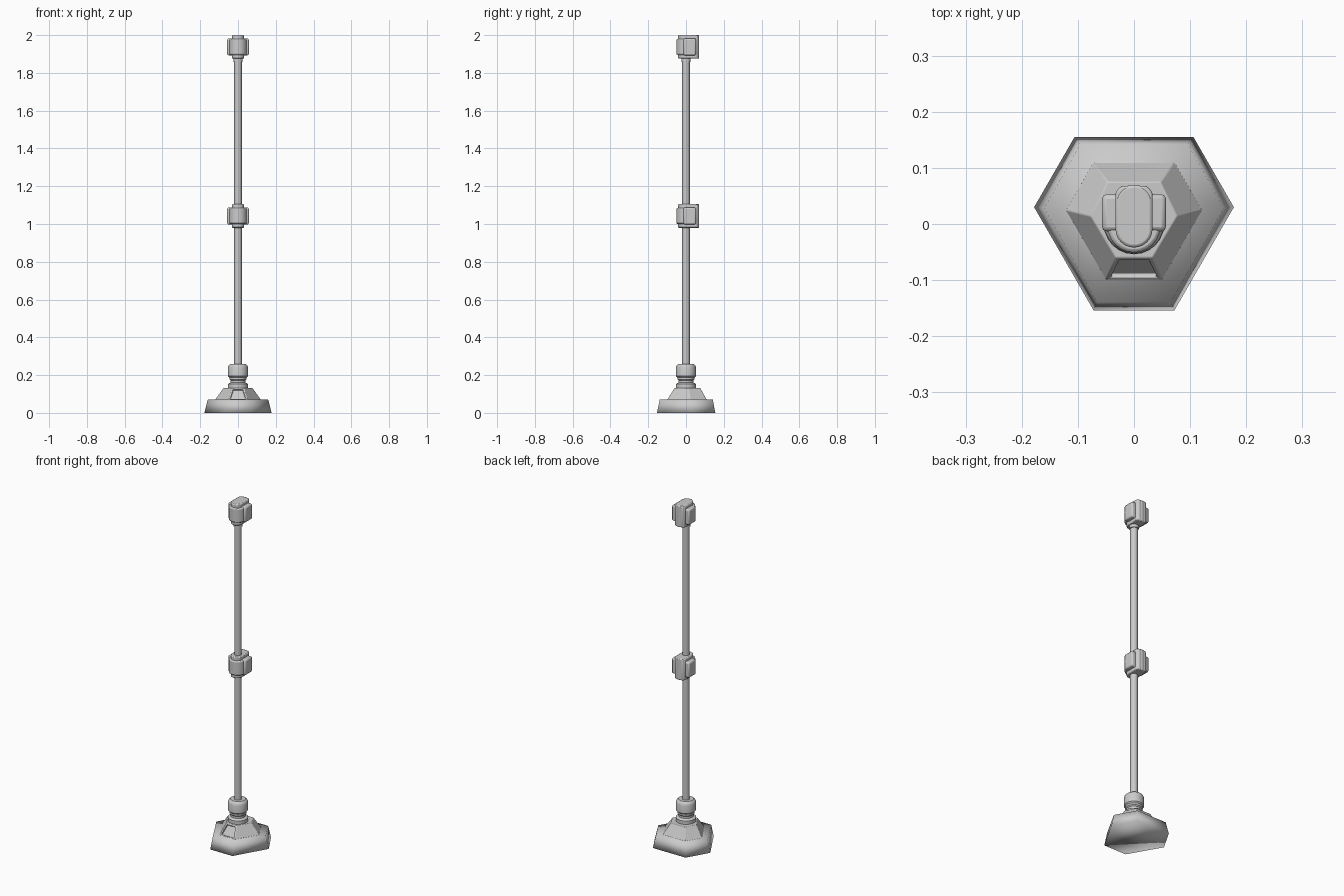
import bpy, bmesh
from math import sin, cos, pi, radians

if "Cube" in bpy.data.objects:
    bpy.data.objects.remove(bpy.data.objects["Cube"])


def finish(name, bm, angle=35, bevel=0):
    bmesh.ops.recalc_face_normals(bm, faces=bm.faces)
    me = bpy.data.meshes.new(name)
    bm.to_mesh(me)
    bm.free()
    ob = bpy.data.objects.new(name, me)
    bpy.context.collection.objects.link(ob)
    bpy.ops.object.select_all(action='DESELECT')
    ob.select_set(True)
    bpy.context.view_layer.objects.active = ob
    bpy.ops.object.shade_smooth_by_angle(angle=radians(angle))
    if bevel:
        m = ob.modifiers.new("bevel", 'BEVEL')
        m.width = bevel
        m.segments = 2
        m.limit_method = 'ANGLE'
        m.angle_limit = radians(40)
    return ob


def loft(rings):
    """Closed solid through stacked (outline, z) rings."""
    bm = bmesh.new()
    loops = [[bm.verts.new((x, y, z)) for x, y in pts] for pts, z in rings]
    for a, b in zip(loops, loops[1:]):
        for i in range(len(a)):
            j = (i + 1) % len(a)
            bm.faces.new((a[i], a[j], b[j], b[i]))
    bm.faces.new(loops[0][::-1])
    bm.faces.new(loops[-1])
    bmesh.ops.recalc_face_normals(bm, faces=bm.faces)
    return bm


def hexagon(front, front_y, side, side_y, back, back_y):
    right = [(front, front_y), (side, side_y), (back, back_y)]
    return right + [(-x, y) for x, y in reversed(right)]


def circle(r, n=24):
    return [(r * cos(2 * pi * i / n), r * sin(2 * pi * i / n)) for i in range(n)]


def stadium(r, y0, y1, n=12):
    front = [(r * cos(pi + pi * i / n), y0 + r * sin(pi + pi * i / n)) for i in range(n + 1)]
    back = [(r * cos(pi * i / n), y1 + r * sin(pi * i / n)) for i in range(n + 1)]
    return front + back


# Wide hexagonal foot, softly shaded
finish("foot", loft([
    (hexagon(.072, -.154, .178, .03, .106, .155), 0),
    (hexagon(.066, -.139, .160, .028, .096, .142), .07)]), angle=180)

# Sloped upper tier with a recess on the front face
bm = loft([
    (hexagon(.050, -.100, .122, .024, .073, .110), .069),
    (hexagon(.033, -.060, .077, .014, .047, .075), .132)])
bm.faces.ensure_lookup_table()
front = min(bm.faces, key=lambda f: f.calc_center_median().y if abs(f.normal.z) < .95 else 9)
bmesh.ops.inset_region(bm, faces=[front], thickness=.011, depth=0)
bmesh.ops.inset_region(bm, faces=[front], thickness=.001, depth=-.009)
finish("upper_tier", bm, angle=30, bevel=.002)

# Neck and knob holding the pole
finish("neck", loft([(circle(r), z) for r, z in [
    (.054, .131), (.054, .152), (.049, .156), (.040, .160), (.040, .172), (.046, .178), (.046, .195)]]))
finish("knob", loft([(circle(r), z) for r, z in [
    (.045, .187), (.053, .195), (.053, .241), (.049, .252), (.040, .259)]]))

# Pole
finish("pole", loft([(circle(.020, 16), .25), (circle(.020, 16), 1.9)]))
finish("top_collar", loft([(circle(.025, 16), 1.858), (circle(.025, 16), 1.88)]))


# Two identical clamps: core, front sleeve, side lugs
def clamp(prefix, z):
    core = stadium(.033, -.009, .037)
    finish(prefix + "_core", loft([(core, z - .0625), (core, z + .0625)]), bevel=.005)
    sleeve = stadium(.047, -.004, .003)
    finish(prefix + "_sleeve", loft([(sleeve, z - .042), (sleeve, z + .042)]), bevel=.006)
    lug = [(-.057, -.013), (.057, -.013), (.057, .053), (-.057, .053)]
    finish(prefix + "_lugs", loft([(lug, z - .045), (lug, z + .045)]), bevel=.008)
    # Squared back plate
    plate = [(-.033, .02), (.033, .02), (.033, .057), (.022, .068), (-.022, .068), (-.033, .057)]
    finish(prefix + "_back_plate", loft([(plate, z - .0615), (plate, z + .0615)]), bevel=.004)


clamp("middle_clamp", 1.0425)
clamp("top_clamp", 1.9375)
